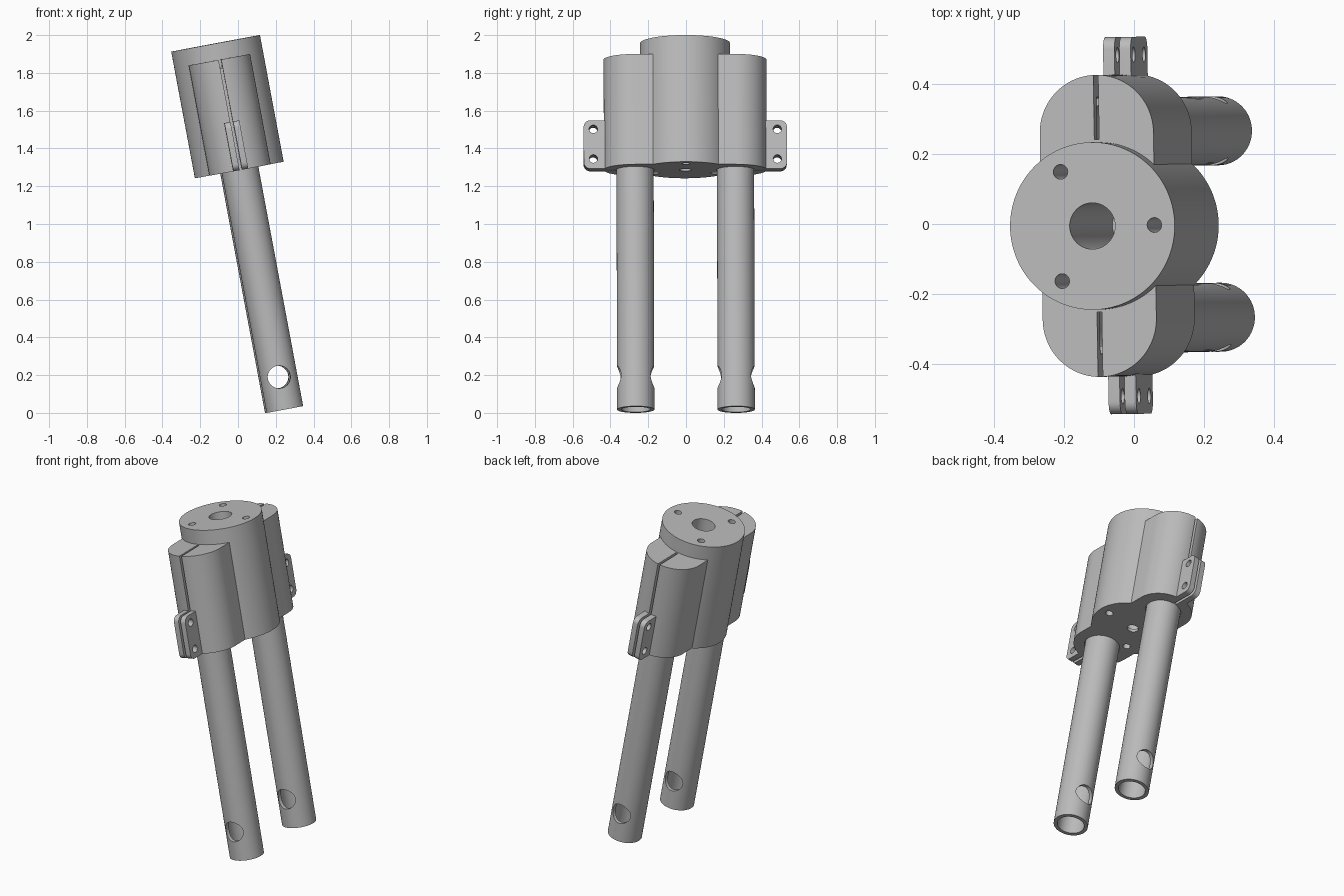
import bpy, bmesh
from math import pi, cos, sin, radians
from mathutils import Matrix, Vector

if "Cube" in bpy.data.objects:
    bpy.data.objects.remove(bpy.data.objects["Cube"], do_unlink=True)

grey = bpy.data.materials.new("light_grey")
grey.use_nodes = True
grey.diffuse_color = (0.5, 0.5, 0.5, 1)
grey.node_tree.nodes["Principled BSDF"].inputs["Base Color"].default_value = (0.5, 0.5, 0.5, 1)

# Key sizes, measured along the tilted axis from the foot of the tubes
TOP, BASE, SHOULDER, TUBE_TOP = 1.972, 1.29, 1.884, 1.84
TUBE_Y, TUBE_R, LOBE_R, CORE_R = 0.266, 0.0985, 0.165, 0.239
TILT = (Matrix.Translation((0.244, 0, 0.018))
        @ Matrix.Rotation(radians(0.9), 4, "Z")
        @ Matrix.Rotation(radians(-10.6), 4, "Y"))


def finish(name, bm):
    bmesh.ops.recalc_face_normals(bm, faces=bm.faces)
    mesh = bpy.data.meshes.new(name)
    bm.to_mesh(mesh)
    bm.free()
    mesh.materials.append(grey)
    obj = bpy.data.objects.new(name, mesh)
    bpy.context.collection.objects.link(obj)
    return obj


def cylinder(name, r, centre, length, axis="Z", sides=64):
    bm = bmesh.new()
    turn = {"X": Matrix.Rotation(pi / 2, 4, "Y"),
            "Y": Matrix.Rotation(pi / 2, 4, "X"), "Z": Matrix()}[axis]
    bmesh.ops.create_cone(bm, cap_ends=True, segments=sides, radius1=r, radius2=r,
                          depth=length, matrix=Matrix.Translation(centre) @ turn)
    return finish(name, bm)


def upright(name, r, x, y, z0, z1, sides=64):
    return cylinder(name, r, (x, y, (z0 + z1) / 2), z1 - z0, "Z", sides)


def box(name, low, high, round_side=0):
    bm = bmesh.new()
    low, high = Vector(low), Vector(high)
    bmesh.ops.create_cube(bm, size=1, matrix=Matrix.Translation((low + high) / 2)
                          @ Matrix.Diagonal((high - low).to_4d()))
    if round_side:
        outer = max(round_side * low.y, round_side * high.y) - 0.001
        edges = [e for e in bm.edges
                 if all(v.co.y * round_side > outer for v in e.verts)
                 and abs(e.verts[0].co.z - e.verts[1].co.z) < 0.001]
        bmesh.ops.bevel(bm, geom=edges, offset=0.035, segments=8,
                        profile=0.5, affect="EDGES")
    return finish(name, bm)


def combine(target, other, operation):
    mod = target.modifiers.new("cut", "BOOLEAN")
    mod.operation, mod.object, mod.solver = operation, other, "EXACT"
    bpy.ops.object.select_all(action="DESELECT")
    bpy.context.view_layer.objects.active = target
    target.select_set(True)
    bpy.ops.object.modifier_apply(modifier=mod.name)
    bpy.data.objects.remove(other, do_unlink=True)


def place(obj):
    obj.data.transform(TILT)
    bpy.ops.object.select_all(action="DESELECT")
    bpy.context.view_layer.objects.active = obj
    obj.select_set(True)
    bpy.ops.object.shade_smooth_by_angle(angle=radians(30))


# Clamp body: a long rounded block around both tubes
bm = bmesh.new()
n = 48
outline = []
for side in (1, -1):
    for i in range(n + 1):
        a = pi * i / n
        outline.append(bm.verts.new((side * LOBE_R * cos(a),
                                     side * (TUBE_Y + LOBE_R * sin(a)), BASE)))
face = bm.faces.new(outline)
raised = bmesh.ops.extrude_face_region(bm, geom=[face])["geom"]
bmesh.ops.translate(bm, vec=(0, 0, SHOULDER - BASE),
                    verts=[v for v in raised if isinstance(v, bmesh.types.BMVert)])
body = finish("clamp_body", bm)

# Central housing and bolting tabs
combine(body, upright("core", CORE_R, 0, 0, BASE, TOP, 128), "UNION")
for s in (1, -1):
    ys = sorted((s * 0.4, s * 0.538))
    tab = box("tab", (-0.04, ys[0], BASE), (0.04, ys[1], 1.55), s)
    for z in (1.343, 1.503):
        combine(tab, cylinder("hole", 0.022, (0, s * 0.487, z), 0.3, "X", 32), "DIFFERENCE")
    combine(body, tab, "UNION")

# Tube sockets and clamping slits
for s in (1, -1):
    combine(body, upright("socket", TUBE_R + 0.003, 0, s * TUBE_Y, BASE - 0.1, TUBE_TOP + 0.003),
            "DIFFERENCE")
    ys = sorted((s * 0.246, s * 0.6))
    combine(body, box("slit", (-0.007, ys[0], BASE - 0.1), (0.007, ys[1], TOP)), "DIFFERENCE")

# Central bore with a smaller outlet, and three bolt holes
combine(body, upright("bore", 0.066, 0, 0, BASE + 0.02, TOP + 0.1), "DIFFERENCE")
combine(body, upright("outlet", 0.032, 0, 0, BASE - 0.1, BASE + 0.1, 32), "DIFFERENCE")
for k in range(3):
    a = 2 * pi * k / 3
    combine(body, upright("bolt_hole", 0.021, 0.18 * cos(a), 0.18 * sin(a),
                          BASE - 0.1, TOP + 0.1, 32), "DIFFERENCE")
place(body)

# Two hollow tubes with a cross hole near the foot
for name, s in (("back_tube", 1), ("front_tube", -1)):
    tube = upright(name, TUBE_R, 0, s * TUBE_Y, 0, TUBE_TOP)
    combine(tube, upright("inside", 0.077, 0, s * TUBE_Y, -0.1, TUBE_TOP + 0.1), "DIFFERENCE")
    combine(tube, cylinder("cross_hole", 0.06, (0, s * TUBE_Y, 0.175), 0.4, "Y"), "DIFFERENCE")
    place(tube)
